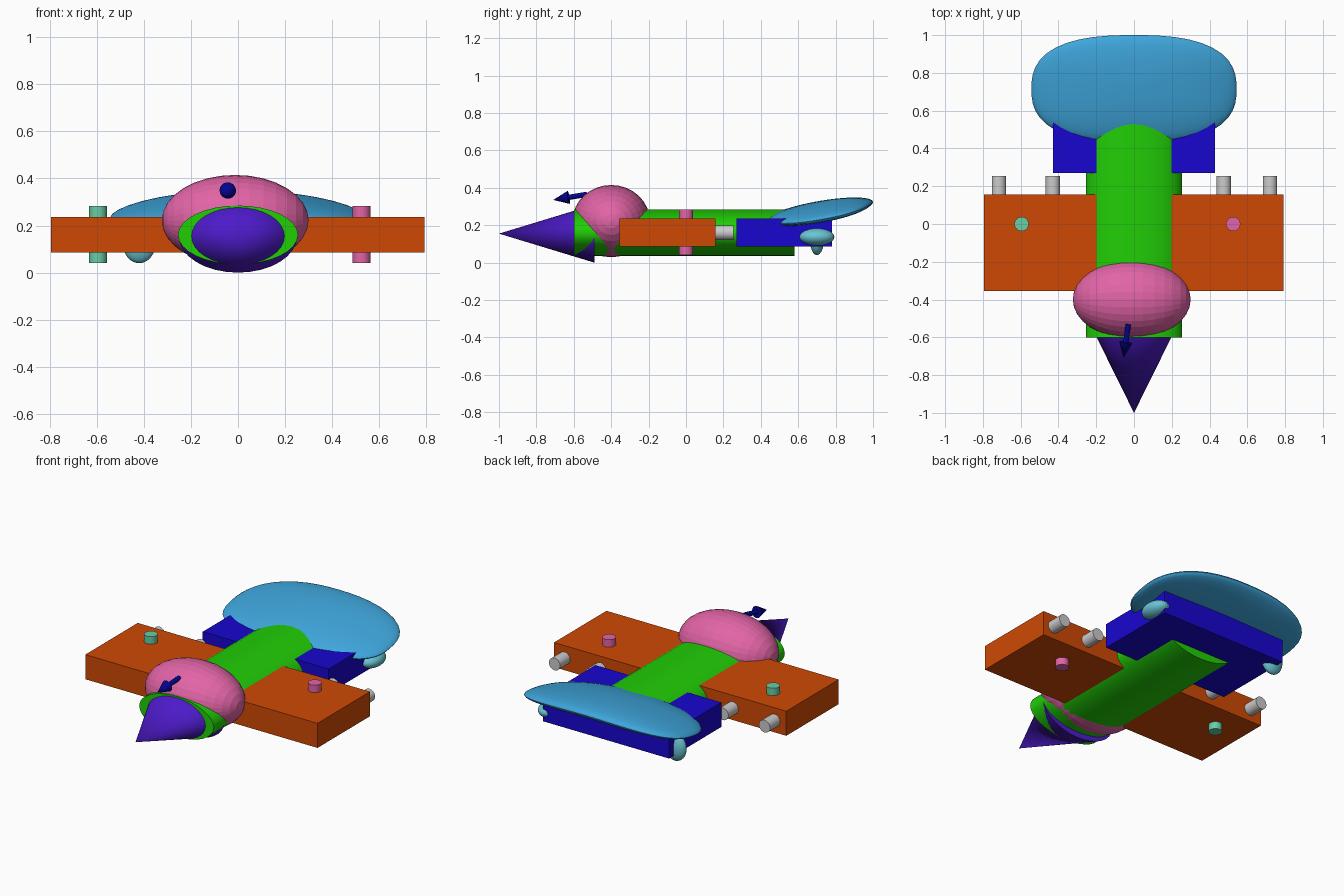
import bpy, bmesh, math
from mathutils import Vector, Matrix

if "Cube" in bpy.data.objects:
    bpy.data.objects.remove(bpy.data.objects["Cube"])


def paint(name, rgb):
    m = bpy.data.materials.new(name)
    m.diffuse_color = [(c / 255) ** 2.2 for c in rgb] + [1]
    m.use_nodes = True
    m.node_tree.nodes["Principled BSDF"].inputs["Base Color"].default_value = m.diffuse_color
    return m


ORANGE = paint("orange", (205, 74, 12))
GREEN = paint("green", (38, 205, 15))
PURPLE = paint("purple", (78, 32, 200))
PINK = paint("pink", (225, 100, 165))
NAVY = paint("navy", (12, 12, 145))
BLUE = paint("blue", (30, 14, 205))
SKY = paint("sky", (65, 165, 220))
CYAN = paint("cyan", (105, 195, 210))
MINT = paint("mint", (105, 205, 165))


def finish(name, bm, mat=None, smooth=True):
    me = bpy.data.meshes.new(name)
    bmesh.ops.recalc_face_normals(bm, faces=bm.faces)
    bm.to_mesh(me)
    bm.free()
    ob = bpy.data.objects.new(name, me)
    bpy.context.collection.objects.link(ob)
    if mat:
        me.materials.append(mat)
    if smooth:
        bpy.ops.object.select_all(action='DESELECT')
        ob.select_set(True)
        bpy.context.view_layer.objects.active = ob
        bpy.ops.object.shade_smooth_by_angle(angle=math.radians(35))
    return ob


def box(name, lo, hi, mat):
    lo, hi = Vector(lo), Vector(hi)
    bm = bmesh.new()
    bmesh.ops.create_cube(bm, size=1, matrix=Matrix.Translation((lo + hi) / 2)
                          @ Matrix.Diagonal((hi - lo).to_4d()))
    for v in bm.verts:
        v.co.x, v.co.y, v.co.z = v.co
    return finish(name, bm, mat, False)


def add_rod(bm, a, b, r1, r2, squash=(1, 1), seg=32):
    """Cylinder or cone from a to b, with an optional elliptical section."""
    a, b = Vector(a), Vector(b)
    rot = (b - a).to_track_quat('Z', 'Y').to_matrix().to_4x4()
    bmesh.ops.create_cone(bm, cap_ends=True, segments=seg, radius1=r1, radius2=r2,
                          depth=(b - a).length,
                          matrix=Matrix.Translation((a + b) / 2) @ rot
                          @ Matrix.Diagonal((*squash, 1, 1)))


def rod(name, a, b, r1, r2, mat=None, squash=(1, 1)):
    bm = bmesh.new()
    add_rod(bm, a, b, r1, r2, squash)
    return finish(name, bm, mat)


def ellipsoid(name, c, r, mat, smooth=True):
    bm = bmesh.new()
    bmesh.ops.create_uvsphere(bm, u_segments=32, v_segments=16, radius=1,
                              matrix=Matrix.Translation(c) @ Matrix.Diagonal((*r, 1))
                              @ Matrix.Rotation(math.pi / 2, 4, 'Y'))
    return finish(name, bm, mat, smooth)


# Body: oval fuselage, nose cone, cockpit bubble
rod("fuselage", (0, -0.6, 0.16), (0, 0.58, 0.16), 1, 1, GREEN, (0.255, 0.125))
rod("nose_cone", (0, -0.49, 0.155), (0, -1, 0.155), 1, 0, PURPLE, (0.252, 0.155))
ellipsoid("cockpit_bubble", (-0.012, -0.4, 0.222), (0.312, 0.207, 0.193), PINK, False)

# Small forward-pointing arrow on the cockpit
tail, tip = Vector((-0.03, -0.53, 0.365)), Vector((-0.055, -0.71, 0.335))
neck = tail.lerp(tip, 0.54)
bm = bmesh.new()
add_rod(bm, tail, neck, 0.014, 0.014)
add_rod(bm, neck, tip, 0.035, 0)
finish("cockpit_arrow", bm, NAVY)

# Wing slab and tail slab
box("wing", (-0.795, -0.355, 0.085), (0.792, 0.157, 0.237), ORANGE)
box("tail_block", (-0.43, 0.27, 0.085), (0.43, 0.78, 0.237), BLUE)

# Thrusters on the back of the wing
for i, x in enumerate((-0.715, -0.43, 0.475, 0.72)):
    rod(f"thruster_{i + 1}", (x, 0.1, 0.16), (x, 0.255, 0.16), 0.038, 0.038)

# Pegs passing through each wing
for side, x, mat in (("left", -0.595, MINT), ("right", 0.525, PINK)):
    rod(f"wing_peg_{side}", (x, 0, 0.04), (x, 0, 0.283), 0.038, 0.038, mat)

# Tail pods at the sides of the tail block
ellipsoid("tail_pod_left", (-0.42, 0.70, 0.125), (0.07, 0.038, 0.085), CYAN)
ellipsoid("tail_pod_right", (0.43, 0.70, 0.137), (0.065, 0.093, 0.046), CYAN)

# Tail fin: a flattened, rounded pillow that is tilted up and arched across
bm = bmesh.new()
bmesh.ops.create_uvsphere(bm, u_segments=48, v_segments=24, radius=1)
p = 2.6
for v in bm.verts:
    x, y, z = v.co
    r = math.hypot(x, y)
    if r > 1e-6:
        k = r / (abs(x) ** p + abs(y) ** p) ** (1 / p)
        x, y = x * k, y * k
    x, y = 0.543 * x, 0.285 * y
    z = z * 0.055 + 0.275 + 0.17 * y - 0.045 * (x / 0.543) ** 2
    v.co = (x, 0.715 + y, z)
finish("tail_fin", bm, SKY)
